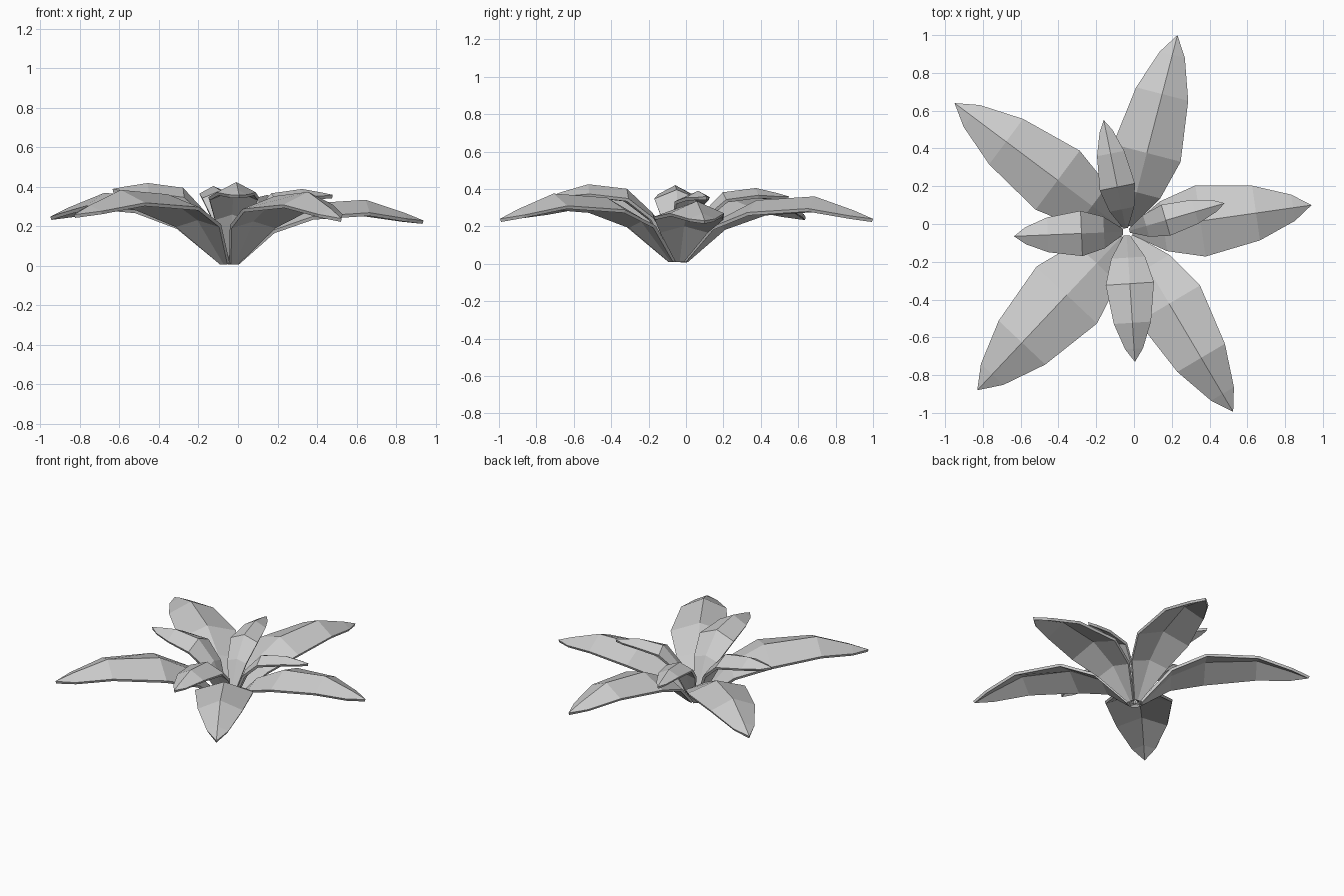
import bpy
from mathutils import Vector

if "Cube" in bpy.data.objects:
    bpy.data.objects.remove(bpy.data.objects["Cube"])

CENTRE = Vector((-0.04, -0.04))

# fraction of length, width factor, height factor, fold depth
ROWS = [(0.03, 0.13, 0.0, 0.0), (0.20, 0.70, 0.62, 0.035),
        (0.40, 1.0, 0.94, 0.065), (0.70, 0.77, 1.0, 0.065),
        (0.90, 0.37, None, 0.03)]


def leaf(name, tip, half_width, height, tip_z):
    """Folded leaf that rises from the centre, arches over and ends in a point."""
    reach = Vector(tip) - CENTRE
    d = reach.normalized()
    side = Vector((-d.y, d.x))
    verts, faces = [], []
    for f, w, h, fold in ROWS:
        z = 0.02 + (height - 0.02) * h if h is not None else height * 0.38 + tip_z * 0.62
        mid = CENTRE + reach * f
        for s in (1, 0, -1):
            p = mid + side * (s * w * half_width)
            verts.append((p.x, p.y, z - abs(s) * fold * min(1, half_width / 0.16)))
    for r in range(len(ROWS) - 1):
        for c in (0, 1):
            i = r * 3 + c
            faces.append((i, i + 1, i + 4, i + 3))
    # pointed end
    verts.append((tip[0], tip[1], tip_z))
    n = len(verts) - 1
    faces += [(n - 3, n - 2, n), (n - 2, n - 1, n)]
    faces = [tuple(reversed(f)) for f in faces]
    mesh = bpy.data.meshes.new(name)
    mesh.from_pydata(verts, [], faces)
    mesh.update()
    if sum(p.normal.z for p in mesh.polygons) < 0:
        mesh.flip_normals()
    ob = bpy.data.objects.new(name, mesh)
    bpy.context.collection.objects.link(ob)
    # thin blade
    m = ob.modifiers.new("thickness", "SOLIDIFY")
    m.thickness = 0.018
    m.offset = -1


# large spreading outer leaves
OUTER = [((0.23, 1.0), 0.185, 0.36, 0.24), ((-0.95, 0.64), 0.195, 0.37, 0.25),
         ((-0.83, -0.88), 0.22, 0.385, 0.26), ((0.525, -0.995), 0.19, 0.375, 0.24),
         ((0.94, 0.10), 0.19, 0.335, 0.23)]
# small inner leaves
INNER = [((-0.16, 0.55), 0.095, 0.405, 0.36), ((0.48, 0.11), 0.085, 0.39, 0.36),
         ((-0.635, -0.065), 0.12, 0.42, 0.39), ((0.005, -0.73), 0.128, 0.425, 0.36)]

for i, a in enumerate(OUTER):
    leaf(f"outer_leaf_{i + 1}", *a)
for i, a in enumerate(INNER):
    leaf(f"inner_leaf_{i + 1}", *a)
